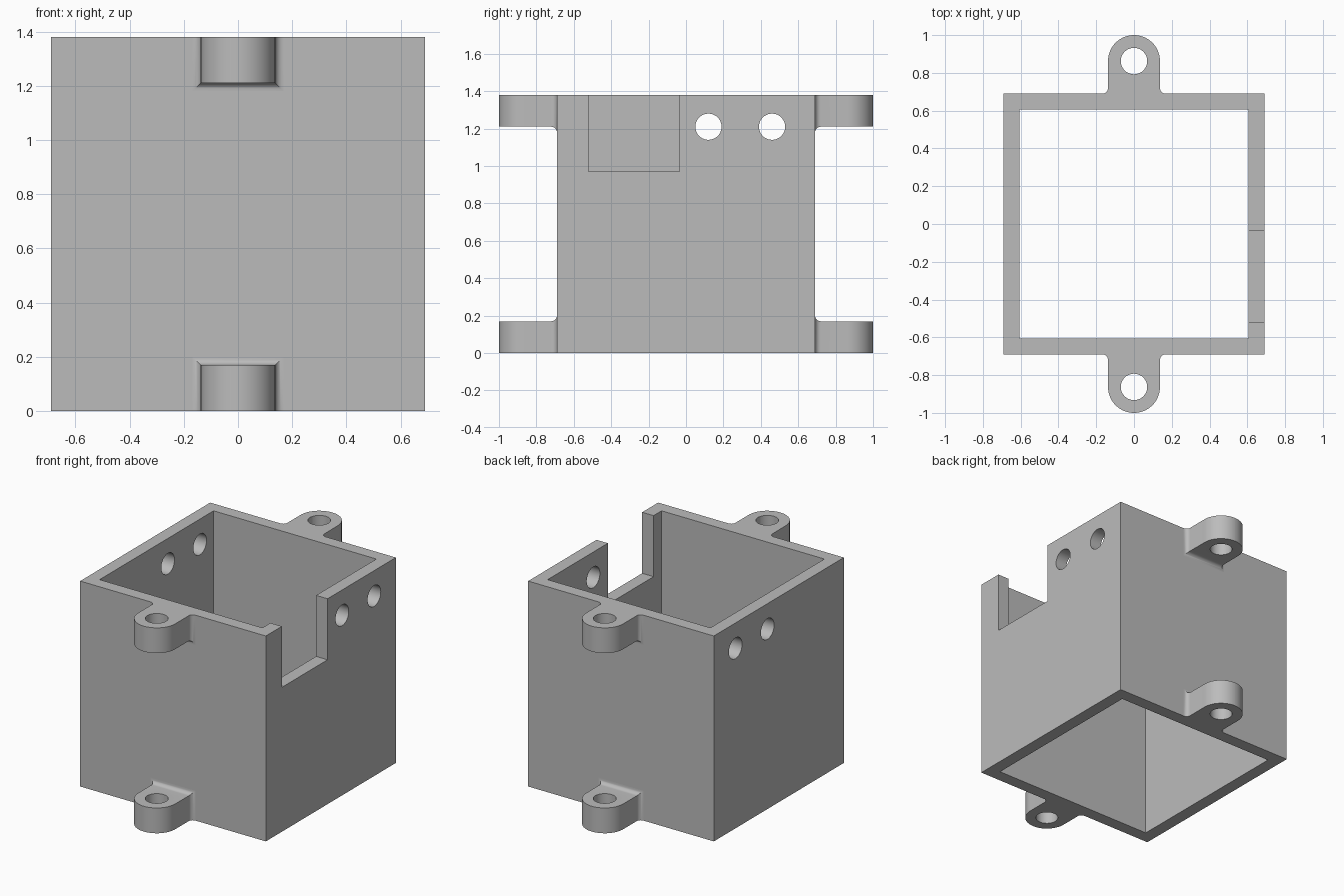
import bpy
import bmesh
import math
from mathutils import Matrix, Vector

if "Cube" in bpy.data.objects:
    bpy.data.objects.remove(bpy.data.objects["Cube"], do_unlink=True)

HALF, INNER, HEIGHT = 0.69, 0.605, 1.38
LUG_R, LUG_H, FILLET, HOLE_R = 0.1375, 0.17, 0.03, 0.07
LUG_Y = 1.0 - LUG_R

grey = bpy.data.materials.new("plain grey")
grey.use_nodes = True
colour = (0.5, 0.5, 0.5, 1.0)
grey.diffuse_color = colour
grey.node_tree.nodes["Principled BSDF"].inputs["Base Color"].default_value = colour


def add_object(name, bm):
    bmesh.ops.recalc_face_normals(bm, faces=bm.faces)
    mesh = bpy.data.meshes.new(name)
    bm.to_mesh(mesh)
    bm.free()
    mesh.materials.append(grey)
    obj = bpy.data.objects.new(name, mesh)
    bpy.context.collection.objects.link(obj)
    return obj


def box(name, low, high):
    low, high = Vector(low), Vector(high)
    bm = bmesh.new()
    bmesh.ops.create_cube(bm, size=1, matrix=Matrix.Translation((low + high) / 2)
                          @ Matrix.Diagonal((*(high - low), 1)))
    return add_object(name, bm)


def rod(name, centre, length, axis):
    turn = Matrix.Rotation(math.pi / 2, 4, "Y") if axis == "X" else Matrix.Identity(4)
    bm = bmesh.new()
    bmesh.ops.create_cone(bm, cap_ends=True, segments=48, radius1=HOLE_R, radius2=HOLE_R,
                          depth=length, matrix=Matrix.Translation(centre) @ turn)
    return add_object(name, bm)


def activate(obj):
    bpy.ops.object.select_all(action="DESELECT")
    obj.select_set(True)
    bpy.context.view_layer.objects.active = obj


def cut(obj, cutters):
    activate(obj)
    for cutter in cutters:
        cutter.hide_render = True
        mod = obj.modifiers.new("cut", "BOOLEAN")
        mod.operation = "DIFFERENCE"
        mod.solver = "EXACT"
        mod.object = cutter
        bpy.ops.object.modifier_apply(modifier=mod.name)
        bpy.data.objects.remove(cutter, do_unlink=True)


def smooth(obj):
    activate(obj)
    bpy.ops.object.shade_smooth_by_angle(angle=math.radians(30))


# Square tube with a notch in one wall and cross holes through both side walls
housing = box("housing", (-HALF, -HALF, 0), (HALF, HALF, HEIGHT))
cut(housing, [
    box("bore_cutter", (-INNER, -INNER, -0.1), (INNER, INNER, HEIGHT + 0.1)),
    box("notch_cutter", (0.5, -0.52, 0.97), (0.8, -0.035, HEIGHT + 0.1)),
    rod("hole_cutter", (0, 0.12, 1.21), 2, "X"),
    rod("hole_cutter", (0, 0.46, 1.21), 2, "X"),
])
smooth(housing)

# Lug: rectangular sections lofted away from the wall (fillet, then rounded end)
sections = []
for i in range(9):
    a = math.pi / 2 * i / 8
    flare = FILLET * (1 - math.sin(a))
    sections.append((HALF + FILLET * (1 - math.cos(a)), LUG_R + flare, LUG_H + flare))
for i in range(17):
    a = math.pi / 2 * i / 16
    sections.append((LUG_Y + LUG_R * math.sin(a), max(LUG_R * math.cos(a), 0.001), LUG_H))

bm = bmesh.new()
rings = [[bm.verts.new(p) for p in ((-w, y, 0), (w, y, 0), (w, y, h), (-w, y, h))]
         for y, w, h in sections]
for r, s in zip(rings, rings[1:]):
    for k in range(4):
        n = (k + 1) % 4
        bm.faces.new((r[k], r[n], s[n], s[k]))
bm.faces.new(rings[0])
bm.faces.new(rings[-1])
lug = add_object("lower_back_lug", bm)
cut(lug, [rod("lug_hole_cutter", (0, LUG_Y, LUG_H / 2), 1, "Z")])
smooth(lug)

# Mirrored copies of the lug on the front and at the top
for name, sy, sz in (("lower_front_lug", -1, 1), ("upper_back_lug", 1, -1),
                     ("upper_front_lug", -1, -1)):
    copy = bpy.data.objects.new(name, lug.data.copy())
    bpy.context.collection.objects.link(copy)
    copy.data.transform(Matrix.Translation((0, 0, HEIGHT if sz < 0 else 0))
                        @ Matrix.Diagonal((1, sy, sz, 1)))
    if sy * sz < 0:
        copy.data.flip_normals()
